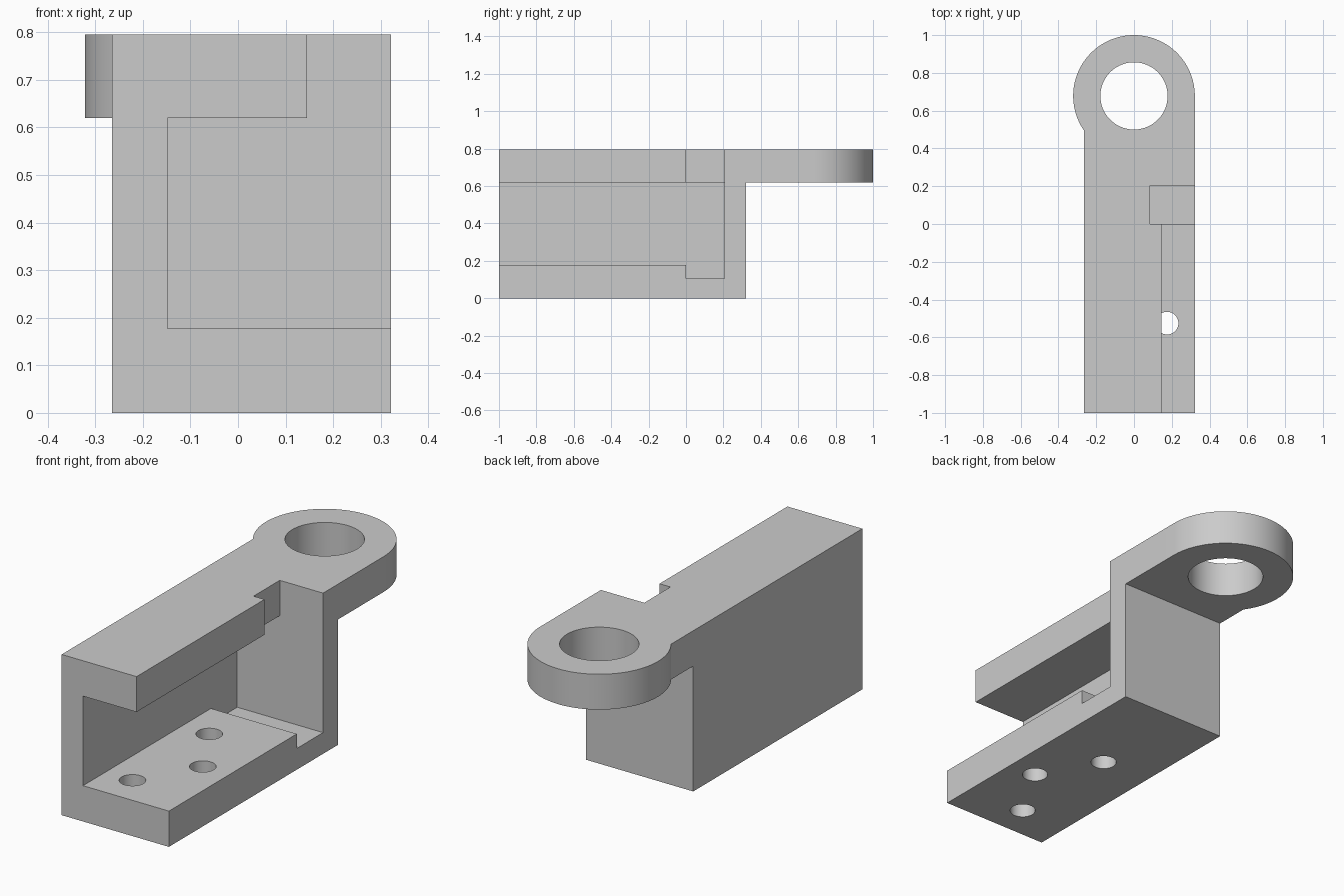
import bpy, bmesh, math
from mathutils import Vector

if "Cube" in bpy.data.objects:
    bpy.data.objects.remove(bpy.data.objects["Cube"], do_unlink=True)

grey = bpy.data.materials.new("plain grey")
grey.use_nodes = True
colour = (0.6, 0.6, 0.6, 1)
grey.diffuse_color = colour
grey.node_tree.nodes["Principled BSDF"].inputs["Base Color"].default_value = colour

LEFT, RIGHT = -0.265, 0.322      # sides of the body
TOP, LUG_Z = 0.795, 0.62         # top, and underside of lug and upper arm
RING_Y, RING_R = 0.678, 0.322
WALL, SLOT_END = -0.148, 0.205


def prism(name, profile, axis, low, high):
    """Extrude a 2D profile along an axis; the profile uses the other two axes in order."""
    def place(p, d):
        co = list(p)
        co.insert("xyz".index(axis), d)
        return Vector(co)
    bm = bmesh.new()
    face = bm.faces.new([bm.verts.new(place(p, low)) for p in profile])
    new = bmesh.ops.extrude_face_region(bm, geom=[face])["geom"]
    offset = place((0, 0), high - low)
    bmesh.ops.translate(bm, vec=offset, verts=[v for v in new if isinstance(v, bmesh.types.BMVert)])
    bmesh.ops.recalc_face_normals(bm, faces=bm.faces)
    mesh = bpy.data.meshes.new(name)
    bm.to_mesh(mesh)
    bm.free()
    mesh.materials.append(grey)
    obj = bpy.data.objects.new(name, mesh)
    bpy.context.collection.objects.link(obj)
    return obj


def arc(x, y, r, start, end, n):
    return [(x + r * math.cos(a), y + r * math.sin(a))
            for a in (start + (end - start) * i / n for i in range(n + 1))]


def hole(name, x, y, r, n):
    return prism(name, arc(x, y, r, 0, math.tau, n)[:-1], "z", -0.2, 1.2)


def combine(target, tool, operation):
    mod = target.modifiers.new(tool.name, "BOOLEAN")
    mod.operation, mod.solver, mod.object = operation, "EXACT", tool
    bpy.context.view_layer.objects.active = target
    bpy.ops.object.modifier_apply(modifier=mod.name)
    bpy.data.objects.remove(tool, do_unlink=True)


# Body and lug: plan outline crossed with the stepped side profile
end_angle = math.pi + math.acos(-LEFT / RING_R)
outline = [(LEFT, -1), (RIGHT, -1)] + arc(0, RING_Y, RING_R, 0, end_angle, 72)
bracket = prism("bracket", outline, "z", -0.1, 1)
side = [(-1.2, 0), (0.322, 0), (0.322, LUG_Z), (1.2, LUG_Z), (1.2, TOP), (-1.2, TOP)]
combine(bracket, prism("side_profile", side, "x", -0.5, 0.5), "INTERSECT")

# Long open channel, then the deeper and wider cross slot at its end
for name, floor, lip, start, end in (("channel", 0.177, 0.145, -1.2, 0.1),
                                     ("cross_slot", 0.105, 0.085, 0, SLOT_END)):
    section = [(WALL, floor), (0.5, floor), (0.5, 1), (lip, 1), (lip, LUG_Z), (WALL, LUG_Z)]
    combine(bracket, prism(name, section, "y", start, end), "DIFFERENCE")

# Lug bore
combine(bracket, hole("lug_bore", 0, RING_Y, 0.178, 72), "DIFFERENCE")

# Mounting holes, through the base only
for x, y in ((0, -0.825), (0.175, -0.525), (0, -0.225)):
    circle = arc(x, y, 0.06, 0, math.tau, 40)[:-1]
    combine(bracket, prism("mounting_hole", circle, "z", -0.2, 0.4), "DIFFERENCE")

bpy.ops.object.select_all(action="DESELECT")
bracket.select_set(True)
bpy.context.view_layer.objects.active = bracket
bpy.ops.object.shade_smooth_by_angle(angle=math.radians(30))
